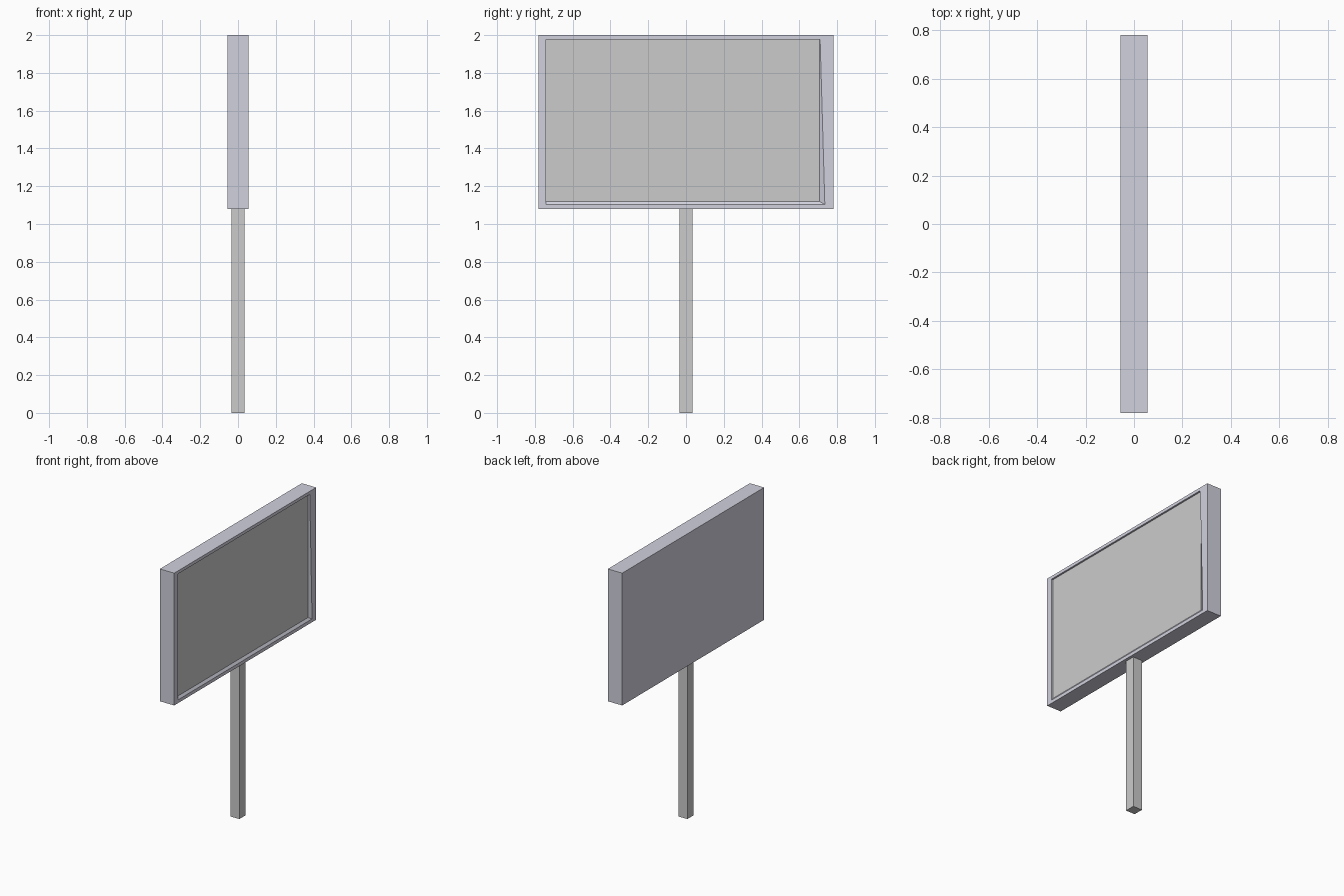
import bpy, bmesh
from math import radians

if "Cube" in bpy.data.objects:
    bpy.data.objects.remove(bpy.data.objects["Cube"])

HX, HY, Z0, Z1 = 0.055, 0.78, 1.08, 2.0   # sign housing extents
FLOOR_X = 0.043                           # depth of the shallow recess


def make_object(name, bm):
    mesh = bpy.data.meshes.new(name)
    bm.to_mesh(mesh)
    bm.free()
    ob = bpy.data.objects.new(name, mesh)
    bpy.context.collection.objects.link(ob)
    return ob


def box(x, y, z0, z1):
    bm = bmesh.new()
    bmesh.ops.create_cube(bm, size=1)
    for v in bm.verts:
        v.co = (2 * x * v.co.x, 2 * y * v.co.y, z0 if v.co.z < 0 else z1)
    return bm


def inset_to(bm, face, x, corners):
    # inset the face, then move each corner (left/right, low/high) into place
    bmesh.ops.inset_region(bm, faces=[face], thickness=0.02)
    for v in face.verts:
        y, z = corners[(v.co.y > 0, v.co.z > (Z0 + Z1) / 2)]
        v.co = (x, y, z)


# Post
make_object("post", box(0.035, 0.035, 0, Z0))

# Sign housing with a recess on its right face, lower and far walls sloped
bm = box(HX, HY, Z0, Z1)
face = max(bm.faces, key=lambda f: f.calc_center_median().x)
opening = {(False, False): (-0.74, 1.103), (True, False): (0.735, 1.103),
           (False, True): (-0.74, 1.978), (True, True): (0.71, 1.978)}
floor = {(False, False): (-0.74, 1.12), (True, False): (0.706, 1.12),
         (False, True): (-0.74, 1.978), (True, True): (0.706, 1.978)}
inset_to(bm, face, HX, opening)
inset_to(bm, face, FLOOR_X, floor)
bmesh.ops.delete(bm, geom=[face], context='FACES_ONLY')
housing = make_object("sign_housing", bm)
mat = bpy.data.materials.new("pale_lavender")
mat.diffuse_color = (0.64, 0.64, 0.73, 1)
mat.use_nodes = True
mat.node_tree.nodes["Principled BSDF"].inputs["Base Color"].default_value = mat.diffuse_color
housing.data.materials.append(mat)
bpy.context.view_layer.objects.active = housing
housing.select_set(True)
bpy.ops.object.shade_smooth_by_angle(angle=radians(30))

# Display panel filling the recess floor
bm = bmesh.new()
order = [(False, False), (True, False), (True, True), (False, True)]
bm.faces.new([bm.verts.new((FLOOR_X, *floor[k])) for k in order])
make_object("display_panel", bm)
